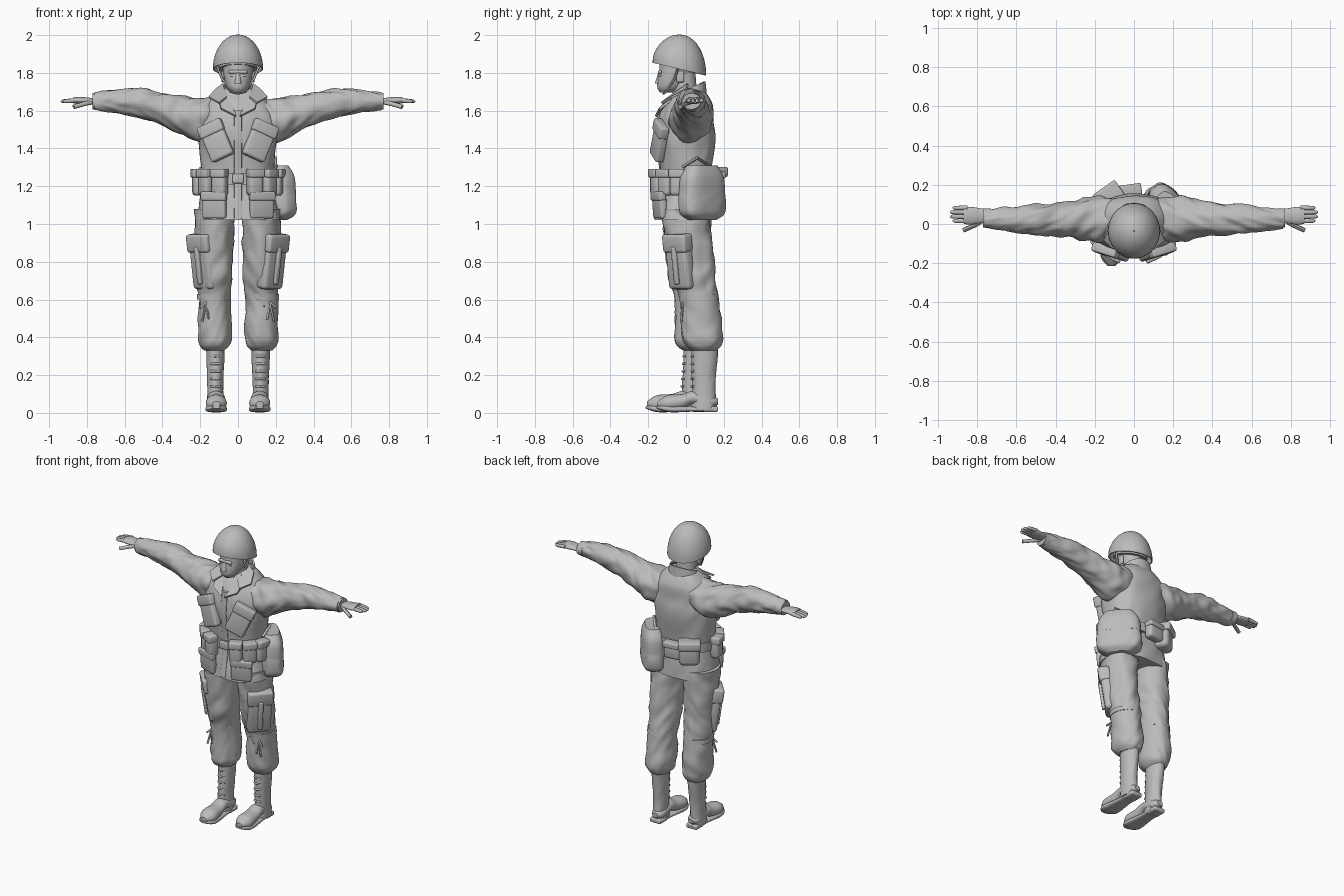
import bpy, bmesh, math
from mathutils import Vector, Euler, noise

if "Cube" in bpy.data.objects:
    bpy.data.objects.remove(bpy.data.objects["Cube"])

grey = bpy.data.materials.new("plain_grey")
grey.use_nodes = True
colour = (.5, .5, .5, 1)
grey.diffuse_color = colour
grey.node_tree.nodes["Principled BSDF"].inputs["Base Color"].default_value = colour


def finish(part):
    """Apply modifiers, then shade and colour a part."""
    bpy.ops.object.select_all(action='DESELECT')
    part.select_set(True)
    bpy.context.view_layer.objects.active = part
    bpy.ops.object.convert(target='MESH')
    part = bpy.context.object
    bpy.ops.object.shade_smooth_by_angle(angle=math.radians(45))
    part.data.materials.clear()
    part.data.materials.append(grey)
    return part


def link(name, data):
    part = bpy.data.objects.new(name, data)
    bpy.context.collection.objects.link(part)
    return part


def from_bmesh(bm, name, thickness):
    bmesh.ops.recalc_face_normals(bm, faces=bm.faces)
    mesh = bpy.data.meshes.new(name)
    bm.to_mesh(mesh)
    bm.free()
    part = link(name, mesh)
    if thickness:
        solid = part.modifiers.new("thickness", 'SOLIDIFY')
        solid.thickness = thickness
        solid.offset = 0
    return finish(part)


def interpolate(rows, steps):
    """Smooth sections through the given rows, Hermite style."""
    rows = [Vector(row) for row in rows]
    last = len(rows) - 1
    tangents = [(rows[min(i + 1, last)] - rows[max(i - 1, 0)]) / 2 for i in range(last + 1)]
    sections = []
    for i in range(last):
        for step in range(steps):
            t = step / steps
            blend = t * t * (3 - 2 * t)
            sections.append(rows[i].lerp(rows[i + 1], blend)
                            + tangents[i] * t * (1 - t) ** 2 - tangents[i + 1] * t * t * (1 - t))
    return sections + [rows[last]]


def loft(name, axis, rows, across=0, flat=1, square=2, folds=0, pitch=16, segments=40,
         steps=8, closed=True, side=1, warp=None, thickness=0):
    """Skin rings along an axis; each row gives position, centre and radius."""
    bm = bmesh.new()
    rings = []
    for along, centre, radius in interpolate(rows, steps):
        ring = []
        for k in range(segments):
            angle = math.tau * k / segments
            c, s = math.cos(angle), math.sin(angle)
            crease = noise.noise(Vector((c * 1.6 + side, s * 1.6, along * pitch + c * 2)))
            size = max(radius, .002) * (1 + folds * crease)
            u = across + size * math.copysign(abs(c) ** (2 / square), c)
            v = centre + flat * size * math.copysign(abs(s) ** (2 / square), s)
            point = Vector({'x': (along, u, v), 'y': (u, along, v), 'z': (u, v, along)}[axis])
            point.x *= side
            if warp:
                warp(point)
            ring.append(bm.verts.new(point))
        rings.append(ring)
    for low, high in zip(rings, rings[1:]):
        for k in range(segments):
            bm.faces.new((low[k - 1], low[k], high[k], high[k - 1]))
    if closed:
        bm.faces.new(rings[0])
        bm.faces.new(rings[-1])
    return from_bmesh(bm, name, thickness)


def pad(name, place, size, turn=(0, 0, 0), soft=.3, side=1):
    """Soft-edged box, mirrored by side, turned in degrees."""
    tilt, roll, yaw = (math.radians(degrees) for degrees in turn)
    bpy.ops.mesh.primitive_cube_add(size=1, location=(place[0] * side, place[1], place[2]),
                                    rotation=(tilt, roll * side, yaw * side))
    part = bpy.context.object
    part.name = name
    part.scale = size
    bpy.ops.object.transform_apply(location=False, rotation=False, scale=True)
    bevel = part.modifiers.new("soft_edges", 'BEVEL')
    bevel.width = soft * min(size)
    bevel.segments = 3
    finish(part)


def pocket(name, place, size, turn, side=1):
    """Padded pocket with a wider flap over its upper third."""
    pad(name, place, size, turn, side=side)
    width, depth, height = size
    rotation = Euler([math.radians(degrees) for degrees in turn])
    offset = Vector((0, -depth / 8, height * .35))
    offset.rotate(rotation)
    pad(name + "_flap", Vector(place) + offset, (width * 1.07, depth, height / 3), turn, .2, side)


def cord(name, points, radius, side=1):
    curve = bpy.data.curves.new(name, 'CURVE')
    curve.dimensions = '3D'
    curve.bevel_depth = radius
    curve.bevel_resolution = 2
    curve.use_fill_caps = True
    line = curve.splines.new('POLY')
    line.points.add(len(points) - 1)
    for target, (x, y, z) in zip(line.points, points):
        target.co = (x * side, y, z, 1)
    finish(link(name, curve))


def plate(name, points, side):
    bm = bmesh.new()
    bm.faces.new([bm.verts.new((x * side, y, z)) for x, y, z in points])
    from_bmesh(bm, name, .012)


def collar_slope(point):
    point.z += .45 * point.y


def rim_slope(point):
    point.z -= .24 * (point.y + .035) * (2 - point.z) / .18


# Jacket, belt and front closure
loft("jacket", 'z', [(1.02, -.01, .22), (1.24, 0, .185), (1.45, 0, .21), (1.55, 0, .2),
                     (1.63, .015, .175), (1.69, .02, .125), (1.72, .02, .08)],
     flat=.72, square=2.4, folds=.06, pitch=9, segments=64)
loft("belt", 'z', [(1.21, 0, .2), (1.27, 0, .2)], flat=.74, square=2.4, segments=64, steps=2)
loft("front_placket", 'z', [(1.03, -.16, .02), (1.24, -.13, .02), (1.45, -.15, .02), (1.6, -.14, .02)],
     flat=.5, square=4)
pad("belt_buckle", (0, -.15, 1.24), (.06, .02, .05))

# Collar, neck and head
loft("collar", 'z', [(1.64, .015, .105), (1.71, .025, .085)], flat=.85, warp=collar_slope, closed=False, thickness=.012)
loft("neck", 'z', [(1.6, 0, .065), (1.8, -.015, .065)])
loft("head", 'z', [(1.695, -.1, .03), (1.72, -.085, .055), (1.76, -.067, .07), (1.82, -.045, .08), (1.9, -.045, .08)],
     flat=1.2)
loft("nose", 'z', [(1.745, -.147, .018), (1.81, -.135, .009)])
pad("brow", (0, -.138, 1.805), (.1, .02, .02), soft=.45)
for z in (1.72, 1.73):
    pad("lip", (0, -.14, z), (.04, .015, .01), soft=.45)

# Helmet dome with a sloped rim, over a liner
quarter = [math.pi * step / 16 for step in range(9)]
loft("helmet", 'z', [(1.82 + .18 * math.sin(a), -.035, .13 * math.cos(a)) for a in quarter],
     flat=1.07, steps=3, warp=rim_slope, closed=False, thickness=.006)
loft("helmet_liner", 'z', [(1.82, -.035, .1), (1.88, -.035, .1)], flat=1.1, warp=rim_slope)

for side, tag in ((1, "left_"), (-1, "right_")):
    # The right lower leg stands slightly forward
    def stride(point, side=side):
        if side < 0:
            point.y -= .06 * max(0, 1 - point.z)

    def stepped(x, y, z):
        point = Vector((x, y, z))
        stride(point)
        return point

    # Face sides and chin strap
    pad(tag + "eye", (.03, -.133, 1.785), (.025, .015, .01), (0, 0, 15), .45, side)
    pad(tag + "ear", (.08, -.03, 1.78), (.015, .04, .06), soft=.45, side=side)
    cord(tag + "chin_strap", [(.11, -.04, 1.83), (.085, -.06, 1.77), (.04, -.105, 1.7), (0, -.12, 1.69)], .006, side)

    # Lapel and collar wing
    plate(tag + "lapel", [(.06, -.05, 1.7), (.1, -.09, 1.65), (.09, -.14, 1.61), (.01, -.16, 1.57)], side)
    plate(tag + "collar_wing", [(.08, .01, 1.74), (.12, 0, 1.71), (.155, -.08, 1.67), (.1, -.13, 1.64), (.06, -.09, 1.67)], side)

    # Sleeve and cuff
    loft(tag + "sleeve", 'x', [(.08, 1.57, .1), (.2, 1.555, .115), (.3, 1.575, .1), (.4, 1.61, .085),
                               (.52, 1.64, .077), (.64, 1.65, .062), (.76, 1.65, .046)],
         across=.025, folds=.17, side=side)
    loft(tag + "cuff", 'x', [(.73, 1.65, .05), (.77, 1.65, .048)], across=.03, flat=.9, side=side)

    # Hand with four fingers and a thumb
    loft(tag + "palm", 'x', [(.74, 1.65, .03), (.83, 1.654, .045), (.87, 1.655, .04)], across=.042, flat=.42, side=side)
    for finger in range(4):
        reach = .945 - .012 * abs(finger - 1.5)
        loft(tag + "finger", 'x', [(.85, 1.655, .012), (reach - .015, 1.65, .01), (reach, 1.648, .002)],
             across=.016 + .022 * finger, segments=12, side=side)
    cord(tag + "thumb", [(.77, .02, 1.645), (.81, -.005, 1.637), (.87, -.032, 1.62)], .012, side)

    # Trouser leg, bloused over the boot
    loft(tag + "trouser_leg", 'z', [(.33, .095, .055), (.36, .09, .08), (.42, .085, .09), (.6, .07, .085),
                                    (.72, .04, .095), (.85, .02, .1), (1.08, 0, .105)],
         across=.125, flat=1.22, folds=.11, side=side, warp=stride)
    loft(tag + "knee_seam", 'z', [(.6, .07, .09), (.63, .065, .09)], across=.128, flat=1.15, side=side, warp=stride)

    # Boot with sole, heel and laces
    loft(tag + "boot_shaft", 'z', [(.02, .095, .045), (.16, .095, .043), (.36, .1, .05)],
         across=.12, flat=1.45, folds=.06, side=side, warp=stride)
    loft(tag + "boot_foot", 'y', [(.17, .06, .02), (.13, .06, .043), (.04, .08, .045), (-.02, .06, .05),
                                  (-.1, .05, .054), (-.15, .045, .02)],
         across=.115, flat=.8, side=side, warp=stride)
    loft(tag + "boot_sole", 'y', [(.17, .02, .025), (.14, .02, .043), (.05, .02, .043), (-.07, .02, .057),
                                  (-.12, .025, .05), (-.155, .03, .02)],
         across=.115, flat=.3, square=3, side=side, warp=stride)
    pad(tag + "boot_heel", stepped(.116, .13, .02), (.08, .08, .03), side=side)
    for row in range(5):
        height = .14 + row * .04
        cord(tag + "boot_lace", [stepped(.12 + shift, .028 + abs(shift) / 2, height) for shift in (-.025, 0, .025)],
             .006, side)

    # Cargo pocket with strap, and cords tied at the knee
    outward = (8, 0, 48)
    pocket(tag + "cargo_pocket", (.18, -.03, .8), (.15, .075, .29), outward, side)
    pad(tag + "cargo_strap", (.208, -.055, .78), (.03, .03, .2), outward, side=side)
    for spread, drop in ((-.035, .02), (.03, .03), (-.015, .09), (.02, .1)):
        cord(tag + "knee_tie", [stepped(.17, -.015, .585), stepped(.17 + spread, -.025, .585 - drop)], .006, side)

    # Slanted chest pocket and straight skirt pocket
    pocket(tag + "chest_pocket", (.115, -.14, 1.44), (.13, .05, .2), (-3, 24, 17), side)
    pocket(tag + "skirt_pocket", (.125, -.14, 1.1), (.13, .04, .14), (4, 0, 20), side)

# Pouches spaced around the belt by angle
for name, degrees, size in (("ammunition_pouch", (-80, -53, -27, 25, 50, 75), (.08, .065, .14)),
                            ("canteen_pouch", (-145,), (.13, .1, .16)),
                            ("rear_pouch", (188,), (.13, .06, .11))):
    for turn in degrees:
        angle = math.radians(turn)
        pocket(name, (.21 * math.sin(angle), -.165 * math.cos(angle), 1.22), size, (0, 0, turn))

# Side bag with its lid, slung at the rear left hip
bag = loft("side_bag", 'z', [(1.02, 0, .08), (1.05, 0, .13), (1.1, 0, .14), (1.2, 0, .13), (1.3, 0, .09)],
           flat=.52, square=3, folds=.05)
lid = loft("bag_lid", 'z', [(1.16, 0, .137), (1.25, 0, .128), (1.31, 0, .09)], flat=.52, square=3)
for part in (bag, lid):
    part.location = (.19, .085, 0)
    part.rotation_euler.z = -math.radians(48)
cord("bag_strap", [(.12, .15, 1.29), (.2, .06, 1.35), (.2, -.02, 1.3)], .008)
